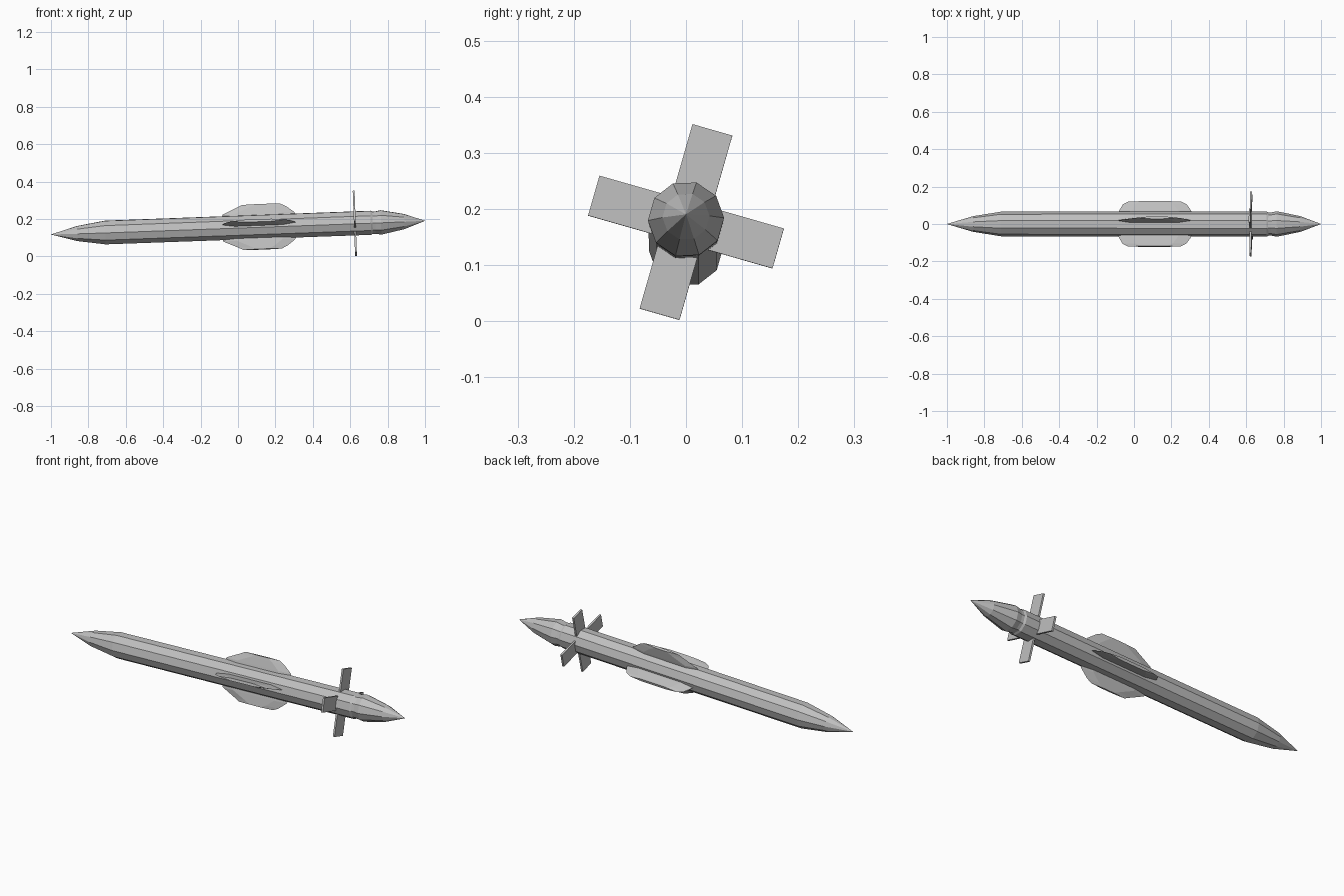
import bpy
import bmesh
from math import cos, sin, pi, radians
from mathutils import Matrix

cube = bpy.data.objects.get("Cube")
if cube:
    bpy.data.objects.remove(cube)

# Single painted metal colour
grey = bpy.data.materials.new("light grey")
grey.use_nodes = True
colour = (0.52, 0.52, 0.52, 1)
grey.diffuse_color = colour
grey.node_tree.nodes["Principled BSDF"].inputs["Base Color"].default_value = colour

# The whole missile is rolled about its length and pitched slightly up
POSE = (Matrix.Translation((0, 0, 0.154))
        @ Matrix.Rotation(radians(-2.1), 4, 'Y')
        @ Matrix.Rotation(radians(-16), 4, 'X'))


def loft(name, rings, turn=0):
    """Skin equal-length rings of points and cap both ends."""
    bm = bmesh.new()
    loops = [[bm.verts.new(p) for p in ring] for ring in rings]
    for a, b in zip(loops, loops[1:]):
        n = len(a)
        for i in range(n):
            j = (i + 1) % n
            bm.faces.new((a[i], a[j], b[j], b[i]))
    bm.faces.new(loops[0])
    bm.faces.new(loops[-1])
    bmesh.ops.remove_doubles(bm, verts=bm.verts, dist=0.0001)
    bmesh.ops.recalc_face_normals(bm, faces=bm.faces)
    bm.transform(POSE @ Matrix.Rotation(turn, 4, 'X'))
    mesh = bpy.data.meshes.new(name)
    bm.to_mesh(mesh)
    bm.free()
    mesh.materials.append(grey)
    obj = bpy.data.objects.new(name, mesh)
    bpy.context.collection.objects.link(obj)
    return obj


def ring(x, r, sides=10):
    return [(x, r * sin(2 * pi * i / sides), r * cos(2 * pi * i / sides))
            for i in range(sides)]


# Ten-sided body with pointed ends and a shallow groove before the tail cone
profile = [(-1, 0.0005), (-0.86, 0.042), (-0.71, 0.066), (0.71, 0.067),
           (0.72, 0.062), (0.735, 0.062), (0.765, 0.068), (0.89, 0.042),
           (1, 0.0005)]
loft("body", [ring(x, r) for x, r in profile])


# Mid wings: sections thick in the middle and sharp at both edges
def section(z, front, back, half):
    a, b = front + 0.07, back - 0.07
    return [(front, 0, z), (a, half, z), (b, half, z),
            (back, 0, z), (b, -half, z), (a, -half, z)]


for k, side in enumerate(("top", "right", "bottom", "left")):
    upright = k % 2 == 0
    tip = (0.025, 0.23) if upright else (-0.03, 0.25)
    loft(side + "_wing",
         [section(0.04, -0.095, 0.315, 0.011),
          section(0.075, -0.08, 0.305, 0.010),
          section(0.11, tip[0] - 0.03, tip[1] + 0.03, 0.008),
          section(0.125, tip[0], tip[1], 0.007)], k * pi / 2)

# Tail fins: thin flat paddles set square across the body
for k, side in enumerate(("top", "right", "bottom", "left")):
    loft(side + "_tail_fin",
         [[(0.625 + t, w, z) for t, w in ((-0.005, -0.037), (0.005, -0.037),
                                          (0.005, 0.037), (-0.005, 0.037))]
          for z in (0.04, 0.171)], k * pi / 2)
